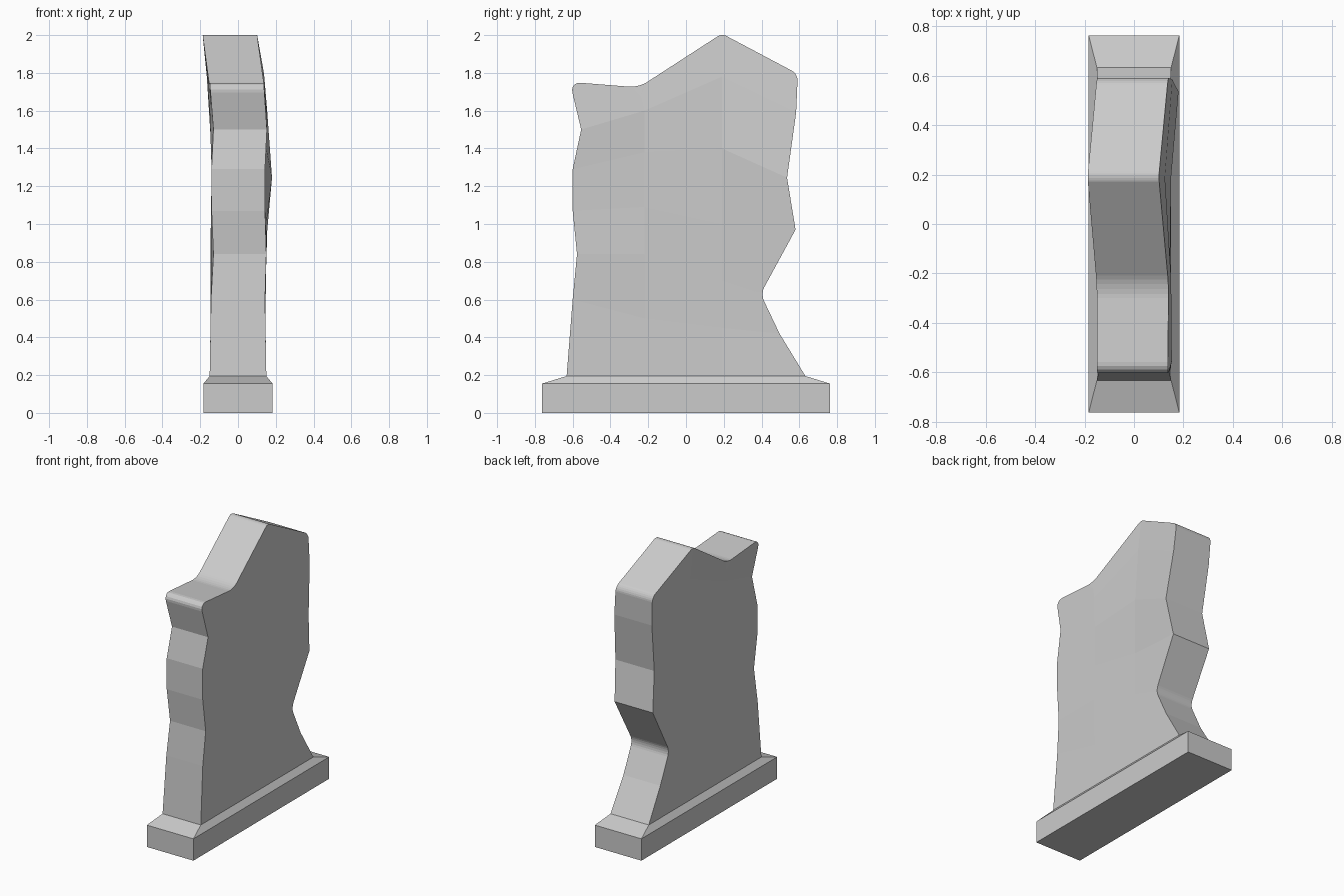
import bpy
import bmesh

cube = bpy.data.objects.get("Cube")
if cube:
    bpy.data.objects.remove(cube, do_unlink=True)

stone = bpy.data.materials.new("grey stone")
stone.use_nodes = True
GREY = (0.6, 0.6, 0.6, 1)
stone.diffuse_color = GREY
stone.node_tree.nodes["Principled BSDF"].inputs["Base Color"].default_value = GREY


def add_object(name, bm):
    bmesh.ops.recalc_face_normals(bm, faces=bm.faces)
    mesh = bpy.data.meshes.new(name)
    bm.to_mesh(mesh)
    bm.free()
    mesh.materials.append(stone)
    obj = bpy.data.objects.new(name, mesh)
    bpy.context.collection.objects.link(obj)
    return obj


# Plinth: a box whose top is extruded into a sloping shoulder
bm = bmesh.new()
bmesh.ops.create_cube(bm, size=1)
for v in bm.verts:
    v.co = (v.co.x * 0.366, v.co.y * 1.524, (v.co.z + 0.5) * 0.155)
top = max(bm.faces, key=lambda f: f.calc_center_median().z)
cap = bmesh.ops.extrude_face_region(bm, geom=[top])["geom"]
for v in (g for g in cap if isinstance(g, bmesh.types.BMVert)):
    v.co.x *= 0.15 / 0.183
    v.co.y *= 0.632 / 0.762
    v.co.z = 0.195
bmesh.ops.delete(bm, geom=[top], context="FACES_ONLY")
add_object("plinth", bm)

# Slab: four uneven columns from front to back, each point (y, z, x low, x high)
columns = [
    [(-.632, .195, -.15, .15), (-.6, .6, -.143, .143), (-.577, .84, -.13, .15),
     (-.6, 1.07, -.14, .143), (-.6, 1.29, -.14, .143), (-.555, 1.5, -.13, .153),
     (-.615, 1.752, -.15, .136)],
    [(-.22, .195, -.15, .15), (-.22, .5, -.145, .145), (-.22, .84, -.144, .15),
     (-.22, 1.09, -.142, .145), (-.22, 1.38, -.14, .145), (-.22, 1.6, -.15, .15),
     (-.25, 1.723, -.15, .14)],
    [(.19, .195, -.15, .15), (.19, .45, -.145, .145), (.19, .7, -.144, .145),
     (.19, 1.0, -.14, .15), (.19, 1.4, -.14, .15), (.19, 1.78, -.165, .125),
     (.19, 2.008, -.188, .1)],
    [(.632, .195, -.15, .15), (.495, .42, -.145, .145), (.395, .63, -.145, .145),
     (.58, .97, -.145, .155), (.535, 1.245, -.125, .18), (.583, 1.59, -.14, .155),
     (.592, 1.795, -.15, .138)],
]
bm = bmesh.new()
low = [[bm.verts.new((p[2], p[0], p[1])) for p in col] for col in columns]
high = [[bm.verts.new((p[3], p[0], p[1])) for p in col] for col in columns]
C, R = len(columns), len(columns[0])

# Broad sides
for grid in (low, high):
    for c in range(C - 1):
        for r in range(R - 1):
            bm.faces.new((grid[c][r], grid[c + 1][r], grid[c + 1][r + 1], grid[c][r + 1]))

# Rim running around the outline
loop = [(0, r) for r in range(R)] + [(c, R - 1) for c in range(1, C)]
loop += [(C - 1, r) for r in range(R - 2, -1, -1)] + [(c, 0) for c in range(C - 2, 0, -1)]
for (a, b), (c, d) in zip(loop, loop[1:] + loop[:1]):
    bm.faces.new((low[a][b], low[c][d], high[c][d], high[a][b]))
bmesh.ops.recalc_face_normals(bm, faces=bm.faces)

# Worn, rounded corners across the thickness
rounded = [(0, R - 1, .058), (1, R - 1, .05), (2, R - 1, .025),
           (3, R - 1, .035), (3, 2, .04)]
for c, r, radius in rounded:
    edge = bm.edges.get((low[c][r], high[c][r]))
    bmesh.ops.bevel(bm, geom=[edge], offset=radius, segments=5, profile=0.5,
                    affect="EDGES", clamp_overlap=True)
add_object("broken_slab", bm)
